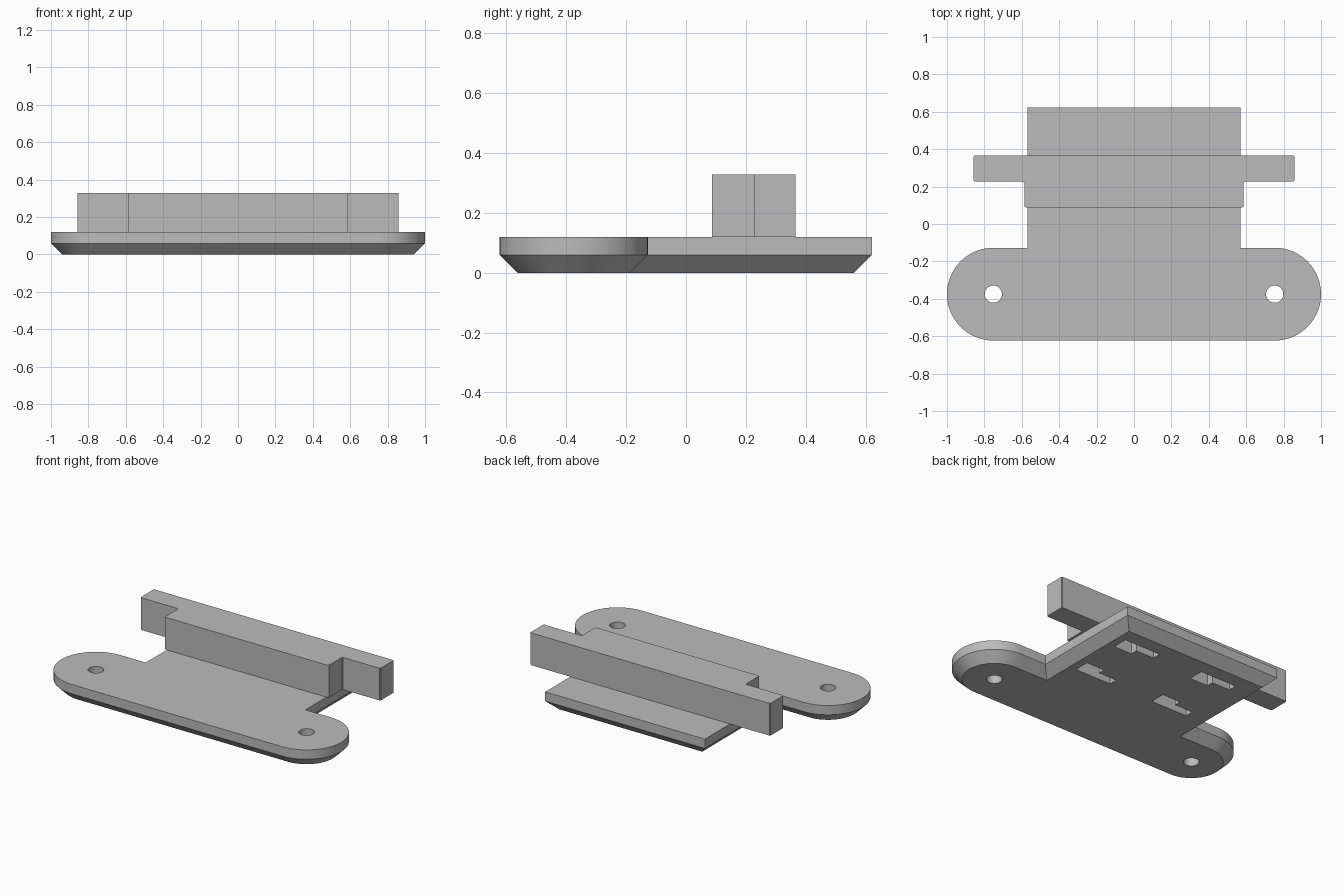
import bpy, bmesh, math

if "Cube" in bpy.data.objects:
    bpy.data.objects.remove(bpy.data.objects["Cube"], do_unlink=True)

# Single plain grey
grey = bpy.data.materials.new("plain grey")
grey.use_nodes = True
colour = (0.5, 0.5, 0.5, 1)
grey.diffuse_color = colour
grey.node_tree.nodes["Principled BSDF"].inputs["Base Color"].default_value = colour

HALF_TONGUE, BACK, PLATE_TOP = 0.57, 0.622, 0.12
HOLE_X, HOLE_Y, END_R = 0.752, -0.375, 0.248


def loft(name, rings):
    """Solid through (outline, height) rings that share a point count."""
    bm = bmesh.new()
    loops = [[bm.verts.new((x, y, z)) for x, y in pts] for pts, z in rings]
    bm.faces.new(loops[0])
    bm.faces.new(loops[-1])
    n = len(loops[0])
    for low, high in zip(loops, loops[1:]):
        for i in range(n):
            j = (i + 1) % n
            bm.faces.new((low[i], low[j], high[j], high[i]))
    bmesh.ops.recalc_face_normals(bm, faces=bm.faces)
    mesh = bpy.data.meshes.new(name)
    bm.to_mesh(mesh)
    bm.free()
    mesh.materials.append(grey)
    obj = bpy.data.objects.new(name, mesh)
    bpy.context.collection.objects.link(obj)
    return obj


def both_sides(half):
    """Complete a right-hand outline with its mirror image."""
    return half + [(-x, y) for x, y in reversed(half)]


def select(obj):
    bpy.ops.object.select_all(action="DESELECT")
    obj.select_set(True)
    bpy.context.view_layer.objects.active = obj


def cut(target, cutter):
    mod = target.modifiers.new("cut", "BOOLEAN")
    mod.operation, mod.solver, mod.object = "DIFFERENCE", "EXACT", cutter
    select(target)
    bpy.ops.object.modifier_apply(modifier=mod.name)
    bpy.data.objects.remove(cutter, do_unlink=True)


def circle(cx, cy, r, n=32):
    return [(cx + r * math.cos(2 * math.pi * i / n),
             cy + r * math.sin(2 * math.pi * i / n)) for i in range(n)]


def plate_outline(inset):
    """Rounded bar with a tongue at the back, shrunk by an inset."""
    r = END_R - inset
    half = []
    for i in range(33):
        a = math.pi * (i / 32 - 0.5)
        half.append((HOLE_X + r * math.cos(a), HOLE_Y + r * math.sin(a)))
    half.append((HALF_TONGUE - inset, HOLE_Y + r))
    half.append((HALF_TONGUE - inset, BACK - inset))
    return both_sides(half)


# Base plate with chamfered underside
plate = loft("base_plate", [(plate_outline(0.06), 0), (plate_outline(0), 0.06),
                            (plate_outline(0), PLATE_TOP)])

# Screw holes
for side in (-1, 1):
    hole = circle(side * HOLE_X, HOLE_Y, 0.046)
    cut(plate, loft("hole_cutter", [(hole, -0.1), (hole, 0.3)]))

# Four L-shaped latch pockets underneath, mirrored front to back
MID_Y = 0.245
for left in (0.46, -0.12):
    for side in (-1, 1):
        ell = [(0, 0.125), (0, 0.225), (-0.26, 0.225),
               (-0.26, 0.17), (-0.13, 0.17), (-0.13, 0.125)]
        pts = [(left + x, MID_Y + side * y) for x, y in ell]
        cut(plate, loft("pocket_cutter", [(pts, -0.1), (pts, 0.085)]))

select(plate)
bpy.ops.object.shade_smooth_by_angle(angle=math.radians(30))

# Upright rail with overhanging wings
rail_half = [(0.585, 0.087), (0.585, 0.228), (0.857, 0.228), (0.857, 0.366)]
rail = loft("upright_rail", [(both_sides(rail_half), PLATE_TOP),
                             (both_sides(rail_half), 0.328)])
bm = bmesh.new()
bm.from_mesh(rail.data)
uprights = [e for e in bm.edges if abs(e.verts[0].co.z - e.verts[1].co.z) > 0.1]
bmesh.ops.bevel(bm, geom=uprights, offset=0.005, segments=2, affect="EDGES")
bm.to_mesh(rail.data)
bm.free()
